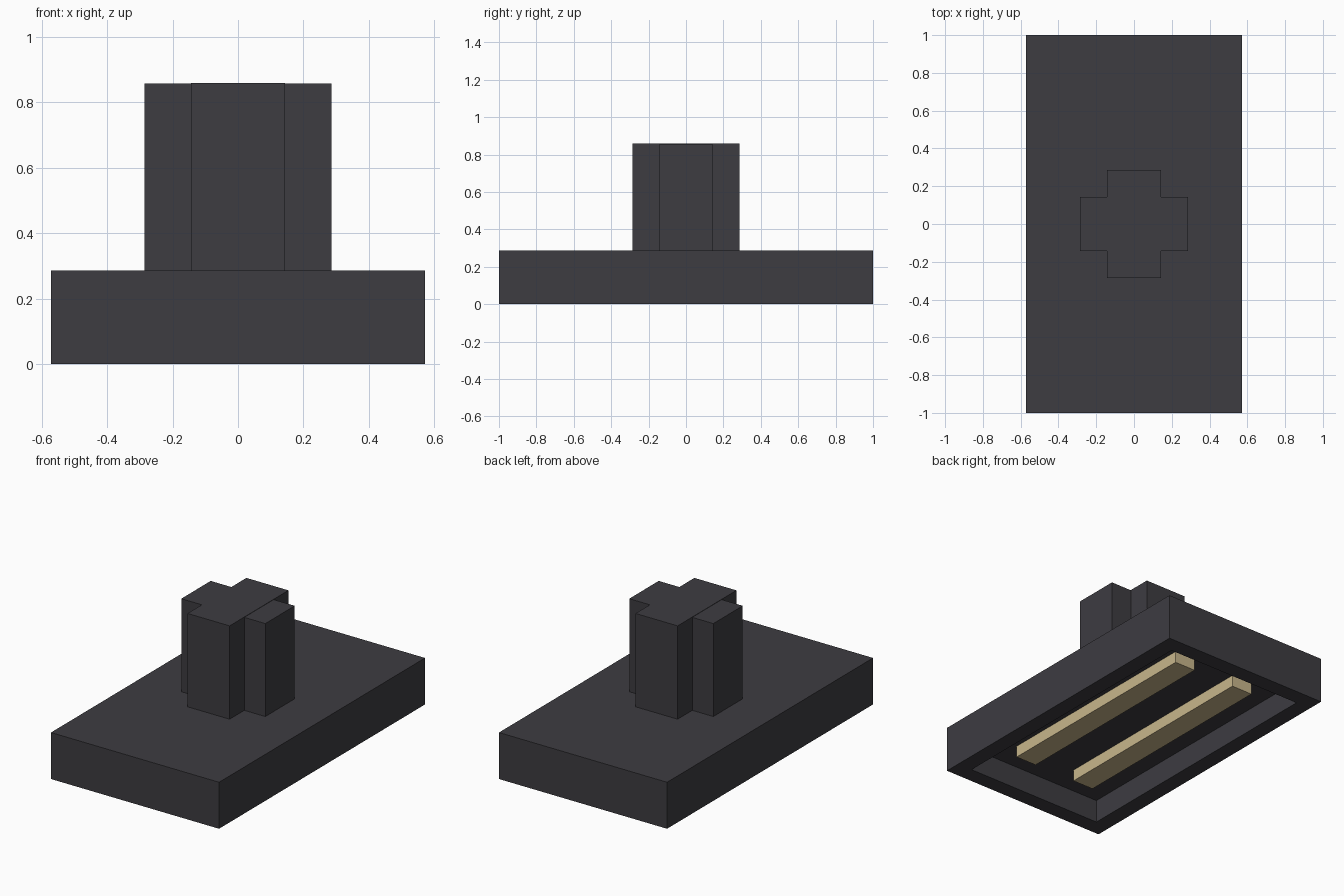
import bpy, bmesh
from mathutils import Matrix, Vector

if "Cube" in bpy.data.objects:
    bpy.data.objects.remove(bpy.data.objects["Cube"])

U = 1 / 7  # design unit


def material(name, rgb):
    m = bpy.data.materials.new(name)
    m.diffuse_color = (*rgb, 1)
    m.use_nodes = True
    m.node_tree.nodes["Principled BSDF"].inputs["Base Color"].default_value = m.diffuse_color
    return m


charcoal = material("charcoal", (0.047, 0.045, 0.053))
tan = material("tan", (0.58, 0.47, 0.26))


def box(name, lo, hi, mat, recess=None):
    """Box between two corners (in units); recess = (wall, depth) hollows the underside."""
    lo, hi = Vector(lo) * U, Vector(hi) * U
    bm = bmesh.new()
    bmesh.ops.create_cube(bm, size=1, matrix=Matrix.Translation((lo + hi) / 2)
                          @ Matrix.Diagonal((*(hi - lo), 1)))
    if recess:
        bottom = min(bm.faces, key=lambda f: f.calc_center_median().z)
        bmesh.ops.inset_individual(bm, faces=[bottom], thickness=recess[0] * U)
        # Push the inset floor up with straight walls
        ext = bmesh.ops.extrude_discrete_faces(bm, faces=[bottom])["faces"][0]
        bmesh.ops.translate(bm, verts=ext.verts, vec=(0, 0, recess[1] * U))
    bmesh.ops.recalc_face_normals(bm, faces=bm.faces)
    mesh = bpy.data.meshes.new(name)
    bm.to_mesh(mesh)
    bm.free()
    mesh.materials.append(mat)
    ob = bpy.data.objects.new(name, mesh)
    bpy.context.collection.objects.link(ob)
    return ob


# Base slab, hollow underneath
box("base", (-4, -7, 0), (4, 7, 2), charcoal, recess=(1, 1))

# Cross-shaped stem from two crossing bars
box("stem_side_bar", (-2, -1, 2), (2, 1, 6), charcoal)
box("stem_front_bar", (-1, -2, 2), (1, 2, 6.015), charcoal)

# Two runners on the recess ceiling
for side, x in (("left", -1.5), ("right", 1.5)):
    box(side + "_runner", (x - 0.5, -5, 0.5), (x + 0.5, 5, 1), tan)
